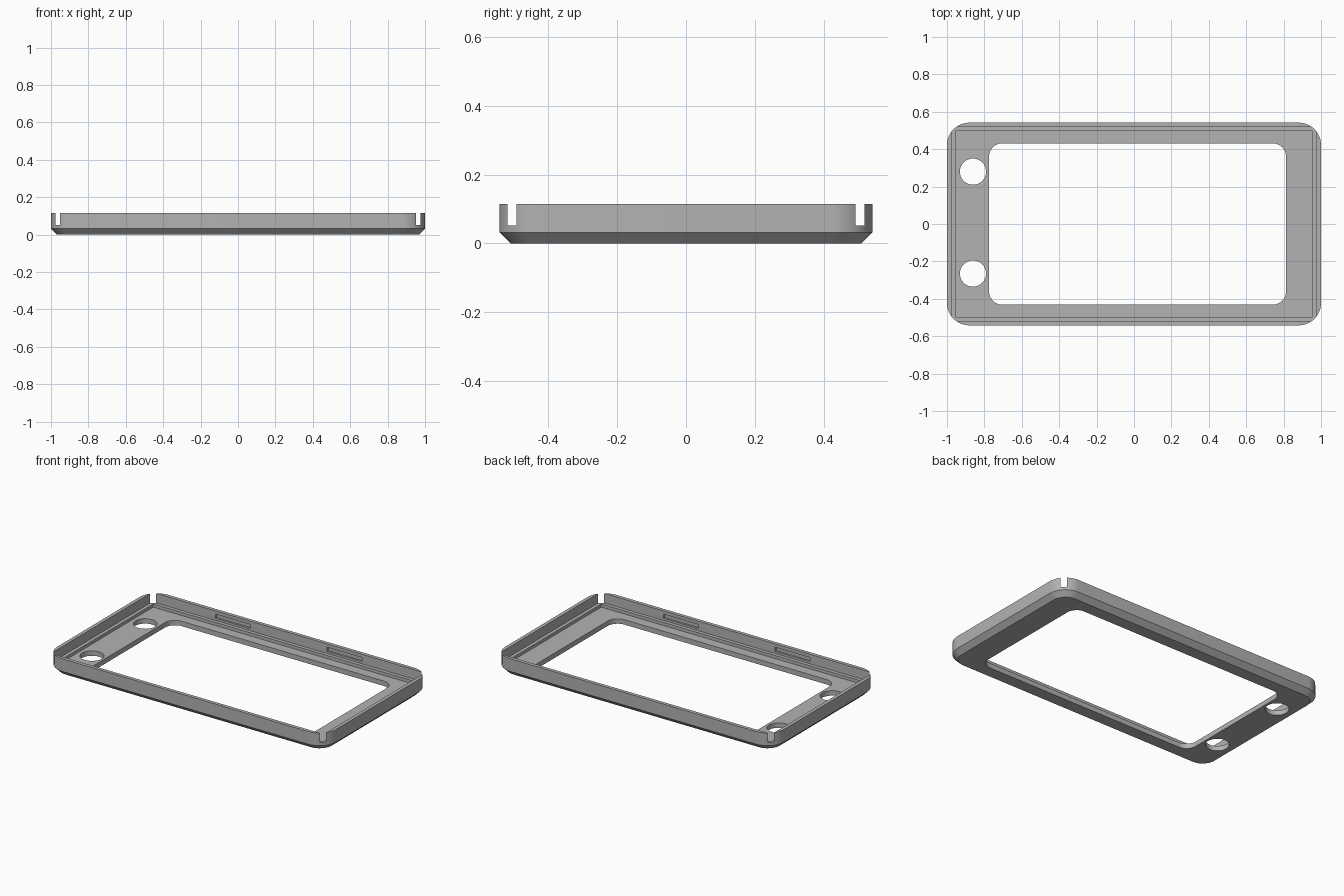
import bpy, bmesh
from math import sin, cos, pi

cube = bpy.data.objects.get("Cube")
if cube:
    bpy.data.objects.remove(cube, do_unlink=True)

HX, HY, HEIGHT = 1.0, 0.542, 0.114   # half sizes and height of the shell
CHAMFER, RADIUS = 0.032, 0.12
FLOOR, LEDGE = 0.032, 0.052          # top of face plate and of the ledge

gray = bpy.data.materials.new("plain_gray")
gray.use_nodes = True
COLOR = (0.45, 0.45, 0.45, 1)
gray.diffuse_color = COLOR
gray.node_tree.nodes["Principled BSDF"].inputs["Base Color"].default_value = COLOR


def outline(hx, hy, r, steps=12):
    """Rounded rectangle, or a sharp one when r is 0."""
    n = steps if r else 0
    pts = []
    for i, (sx, sy) in enumerate([(1, 1), (-1, 1), (-1, -1), (1, -1)]):
        for k in range(n + 1):
            a = pi / 2 * (i + (k / n if n else 0))
            pts.append((sx * (hx - r) + r * cos(a), sy * (hy - r) + r * sin(a)))
    return pts


def loft(name, layers, center=(0, 0)):
    """Closed solid through stacked (z, outline) layers."""
    bm = bmesh.new()
    rings = [[bm.verts.new((x + center[0], y + center[1], z)) for x, y in pts]
             for z, pts in layers]
    count = len(rings[0])
    for low, high in zip(rings, rings[1:]):
        for i in range(count):
            j = (i + 1) % count
            bm.faces.new((low[i], low[j], high[j], high[i]))
    bm.faces.new(rings[0][::-1])
    bm.faces.new(rings[-1])
    mesh = bpy.data.meshes.new(name)
    bm.to_mesh(mesh)
    bm.free()
    mesh.materials.append(gray)
    obj = bpy.data.objects.new(name, mesh)
    bpy.context.collection.objects.link(obj)
    return obj


def prism(name, pts, z0, z1, center=(0, 0)):
    return loft(name, [(z0, pts), (z1, pts)], center)


# Outer shell with chamfered lower edge
bezel = loft("bezel_frame", [
    (0, outline(HX - CHAMFER, HY - CHAMFER, RADIUS - CHAMFER)),
    (CHAMFER, outline(HX, HY, RADIUS)),
    (HEIGHT, outline(HX, HY, RADIUS))])

# Sharp-cornered cavity that opens the rounded corners, and a lower pocket
cutters = [
    prism("cavity_cutter", outline(0.977, 0.519, 0), LEDGE, 0.3),
    prism("pocket_cutter", outline(0.955, 0.496, 0), FLOOR, 0.2),
    prism("window_cutter", outline(0.794, 0.431, 0.07), -0.1, 0.25, (0.019, 0))]

# Two round holes beside the window
for y in (-0.265, 0.28):
    cutters.append(prism("hole_cutter", outline(0.07, 0.07, 0.0699), -0.1, 0.22, (-0.861, y)))

# Shallow catch slots inside both long walls
for x in (-0.4, 0.4):
    for side in (-1, 1):
        cutters.append(prism("slot_cutter", outline(0.125, 0.02, 0),
                             0.066, 0.092, (x, side * 0.511)))

for cutter in cutters:
    mod = bezel.modifiers.new(cutter.name, "BOOLEAN")
    mod.operation = "DIFFERENCE"
    mod.solver = "EXACT"
    mod.object = cutter

# Bake the cuts and drop the cutters
bpy.context.view_layer.update()
result = bpy.data.meshes.new_from_object(
    bezel.evaluated_get(bpy.context.evaluated_depsgraph_get()))
bezel.modifiers.clear()
bezel.data = result
for cutter in cutters:
    bpy.data.objects.remove(cutter, do_unlink=True)

result.materials.clear()
result.materials.append(gray)
for poly in result.polygons:
    poly.material_index = 0

bpy.ops.object.select_all(action="DESELECT")
bezel.select_set(True)
bpy.context.view_layer.objects.active = bezel
bpy.ops.object.shade_smooth_by_angle(angle=pi / 6)
